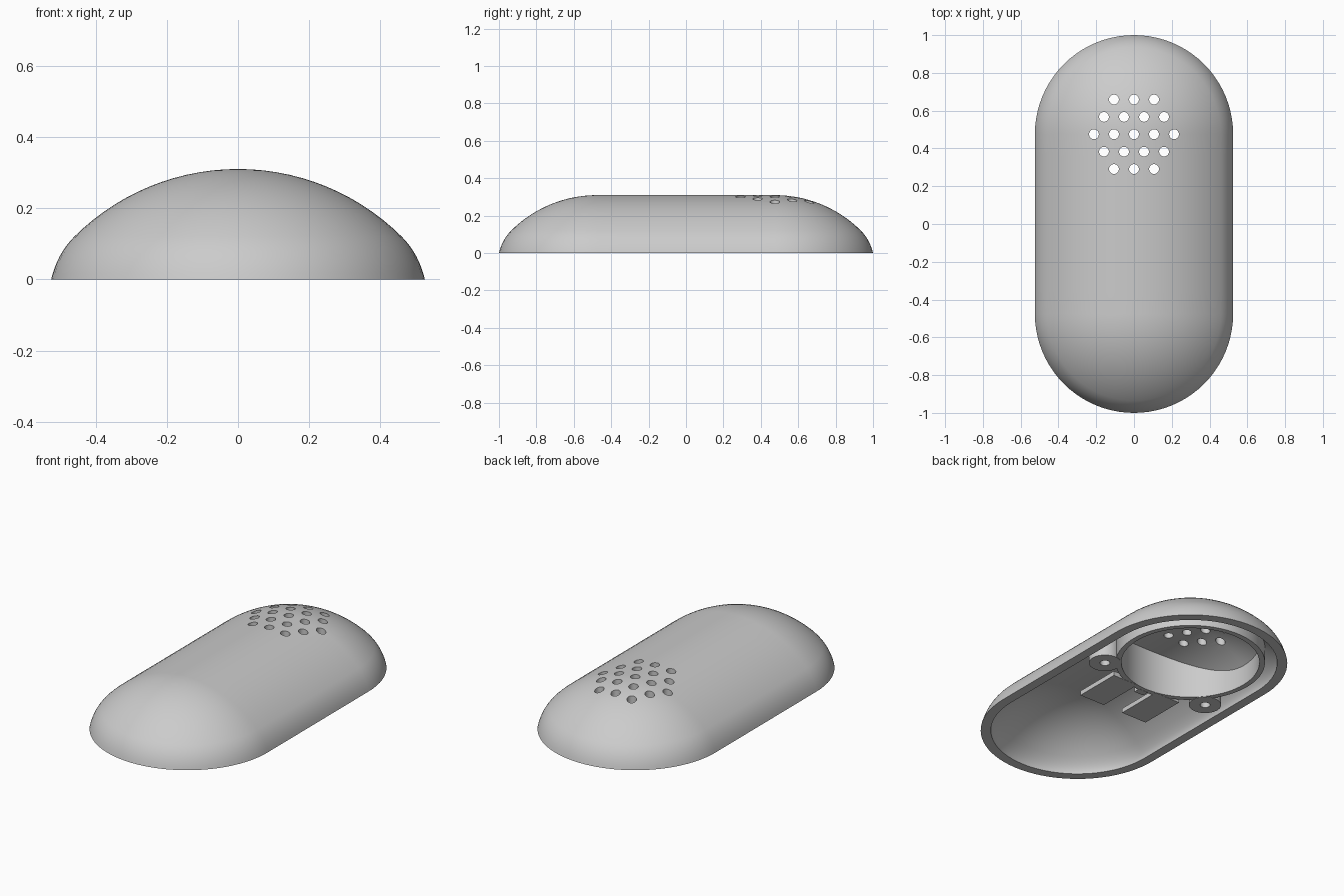
import bpy, bmesh, math
from mathutils import Vector

HALF, R_RIM, TOP, R_CROWN = 0.475, 0.525, 0.31, 0.652
WALL = 0.055
ZC = TOP - R_CROWN

cube = bpy.data.objects.get("Cube")
if cube:
    bpy.data.objects.remove(cube, do_unlink=True)

grey = bpy.data.materials.new("light_grey_plastic")
grey.use_nodes = True
grey.diffuse_color = (0.6, 0.6, 0.6, 1)
grey.node_tree.nodes["Principled BSDF"].inputs["Base Color"].default_value = (0.6, 0.6, 0.6, 1)


def make_object(name, bm):
    bmesh.ops.recalc_face_normals(bm, faces=bm.faces)
    mesh = bpy.data.meshes.new(name)
    bm.to_mesh(mesh)
    bm.free()
    mesh.materials.append(grey)
    obj = bpy.data.objects.new(name, mesh)
    bpy.context.collection.objects.link(obj)
    return obj


def activate(obj):
    bpy.ops.object.select_all(action='DESELECT')
    obj.select_set(True)
    bpy.context.view_layer.objects.active = obj


def smooth(obj):
    activate(obj)
    bpy.ops.object.shade_smooth_by_angle(angle=math.radians(30))


def loft(bm, rings, closed=False):
    """Skin a list of equally long vertex rings with quads."""
    pairs = list(zip(rings, rings[1:]))
    if closed:
        pairs.append((rings[-1], rings[0]))
    for a, b in pairs:
        n = len(a)
        for i in range(n):
            j = (i + 1) % n
            bm.faces.new((a[i], a[j], b[j], b[i]))


def dome_profile(inset, steps=14):
    """Crown arc running into a tighter curve down to the rim."""
    r = R_CROWN - inset
    end = math.asin(0.46 / R_CROWN)
    pts = [Vector((r * math.sin(end * i / steps), ZC + r * math.cos(end * i / steps)))
           for i in range(steps + 1)]
    p2, p0 = pts[-1], Vector((R_RIM - inset, 0))
    p1 = p2 + Vector((0.048, -0.048))
    for i in range(1, 9):
        t = i / 8
        pts.append(p2 * (1 - t) ** 2 + p1 * 2 * t * (1 - t) + p0 * t * t)
    return pts


def stadium(bm, r, z, arc=40, side=8):
    """Pill-shaped ring of radius r, with the straight sides subdivided."""
    ring = []
    for s in (1, -1):
        for i in range(arc + 1):
            a = math.pi * i / arc
            ring.append(bm.verts.new((s * r * math.cos(a), s * (HALF + r * math.sin(a)), z)))
        for i in range(1, side):
            ring.append(bm.verts.new((-s * r, s * HALF * (1 - 2 * i / side), z)))
    return ring


def wall_height(x, y):
    """Height of the middle of the shell wall above a point."""
    d = math.hypot(x, max(abs(y) - HALF, 0))
    return ZC + math.sqrt((R_CROWN - WALL / 2) ** 2 - d * d)


def tube(name, cx, cy, r_out, r_in, z0, n=48):
    """Tube whose upper end follows the shell."""
    bm = bmesh.new()
    rings = []
    for r, upper in ((r_out, False), (r_out, True), (r_in, True), (r_in, False)):
        ring = []
        for i in range(n):
            a = math.tau * i / n
            x, y = cx + r * math.cos(a), cy + r * math.sin(a)
            ring.append(bm.verts.new((x, y, wall_height(x, y) if upper else z0)))
        rings.append(ring)
    loft(bm, rings, closed=True)
    obj = make_object(name, bm)
    smooth(obj)


def box(name, x0, x1, y0, y1, z0, z1):
    bm = bmesh.new()
    bmesh.ops.create_cube(bm, size=1)
    for v in bm.verts:
        v.co = ((x0 + x1) / 2 + v.co.x * (x1 - x0),
                (y0 + y1) / 2 + v.co.y * (y1 - y0),
                (z0 + z1) / 2 + v.co.z * (z1 - z0))
    return make_object(name, bm)


# Hollow pill-shaped shell
bm = bmesh.new()
profile = dome_profile(0) + dome_profile(WALL)[::-1]
loft(bm, [stadium(bm, p.x, p.y) for p in profile])
bmesh.ops.remove_doubles(bm, verts=bm.verts, dist=1e-5)
shell = make_object("shell", bm)

# Hexagonal pattern of sound holes
bm = bmesh.new()
for row in range(-2, 3):
    count = 5 - abs(row)
    for k in range(count):
        geo = bmesh.ops.create_cone(bm, cap_ends=True, segments=24,
                                    radius1=0.026, radius2=0.026, depth=0.4)
        bmesh.ops.translate(bm, verts=geo["verts"],
                            vec=((k - (count - 1) / 2) * 0.106, HALF + row * 0.092, 0.25))
cutter = make_object("hole_cutter", bm)
cutter.hide_render = True
mod = shell.modifiers.new("sound_holes", 'BOOLEAN')
mod.operation = 'DIFFERENCE'
mod.solver = 'EXACT'
mod.object = cutter
activate(shell)
bpy.ops.object.modifier_apply(modifier=mod.name)
bpy.data.objects.remove(cutter, do_unlink=True)
smooth(shell)

# Round speaker chamber under the holes
tube("speaker_chamber", 0, HALF, 0.404, 0.374, 0.004, 96)

# Screw bosses and support tabs on both sides
for side, s in (("left", 1), ("right", -1)):
    tube(side + "_screw_boss", s * 0.354, 0.177, 0.087, 0.027, 0.002)
    xs = sorted((s * 0.065, s * 0.23))
    box(side + "_support_tab", *xs, -0.177, 0.105, 0.003, 0.03)

# Small catch on the chamber wall
box("chamber_catch", -0.03, 0.03, 0.04, 0.08, 0.003, 0.05)
